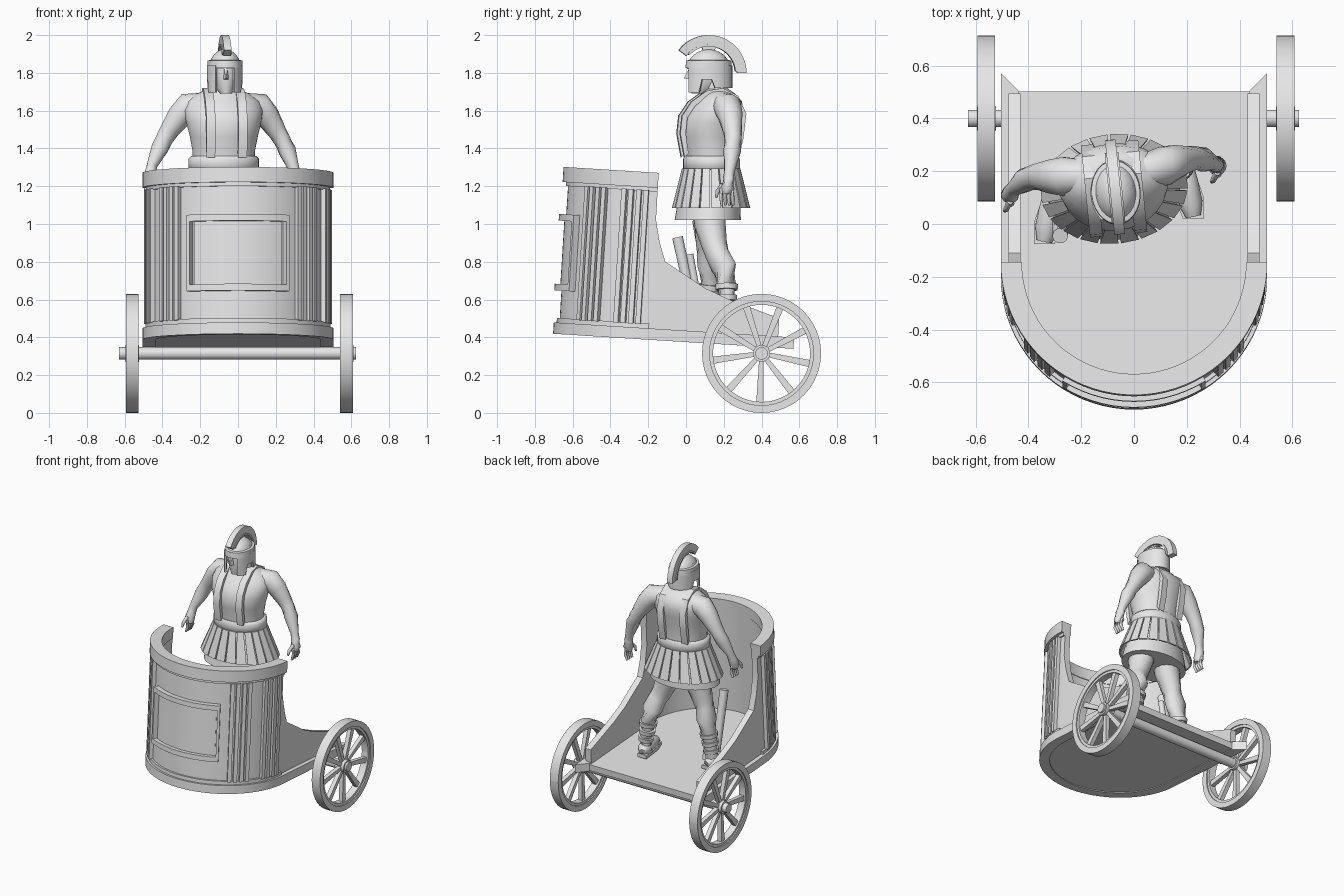
import bpy, bmesh, math
from mathutils import Matrix, Vector

cube = bpy.data.objects.get("Cube")
if cube:
    bpy.data.objects.remove(cube, do_unlink=True)

stone = bpy.data.materials.new("light_grey")
stone.use_nodes = True
GREY = (0.8, 0.8, 0.8, 1)
stone.diffuse_color = GREY
stone.node_tree.nodes["Principled BSDF"].inputs["Base Color"].default_value = GREY

TILT = Matrix.Translation((0, 0, 0.375)) @ Matrix.Rotation(-0.0625, 4, 'X')
SIDEWAYS = Matrix(((0, 0, 1, 0), (1, 0, 0, 0), (0, 1, 0, 0), (0, 0, 0, 1)))  # local z becomes x
R, YC = 0.505, -0.2  # chariot plan: half circle with straight sides


def finish(name, bm, matrix=Matrix(), angle=35):
    bmesh.ops.recalc_face_normals(bm, faces=bm.faces[:])
    mesh = bpy.data.meshes.new(name)
    bm.to_mesh(mesh)
    bm.free()
    mesh.transform(matrix)
    mesh.materials.append(stone)
    ob = bpy.data.objects.new(name, mesh)
    bpy.context.collection.objects.link(ob)
    bpy.ops.object.select_all(action='DESELECT')
    ob.select_set(True)
    bpy.context.view_layer.objects.active = ob
    bpy.ops.object.shade_smooth_by_angle(angle=math.radians(angle))
    return ob


def skin(name, rings, matrix=Matrix(), angle=35):
    """Bridge closed rings of equal length and cap both ends."""
    bm = bmesh.new()
    vs = [[bm.verts.new(p) for p in ring] for ring in rings]
    n = len(vs[0])
    for a, b in zip(vs, vs[1:]):
        for i in range(n):
            j = (i + 1) % n
            bm.faces.new((a[i], a[j], b[j], b[i]))
    bm.faces.new(vs[0])
    bm.faces.new(vs[-1])
    return finish(name, bm, matrix, angle)


def arc(a0, a1, n, rx=R, ry=R, cx=0.0, cy=YC):
    """Stations (x, y, outward normal) along an ellipse."""
    out = []
    for i in range(n + 1):
        a = math.radians(a0 + (a1 - a0) * i / n)
        out.append((cx + rx * math.cos(a), cy + ry * math.sin(a), math.cos(a), math.sin(a)))
    return out


def band(name, stations, d_out, d_in, z0, z1, matrix=TILT):
    """Wall along stations; z0 and z1 are numbers or one number per station."""
    rings = []
    for i, (x, y, nx, ny) in enumerate(stations):
        lo = z0[i] if isinstance(z0, list) else z0
        hi = z1[i] if isinstance(z1, list) else z1
        o = (x - nx * d_out, y - ny * d_out)
        k = (x - nx * d_in, y - ny * d_in)
        rings.append([(*o, lo), (*o, hi), (*k, hi), (*k, lo)])
    return skin(name, rings, matrix)


def limb(name, pts, n=14):
    """Round tube through (x, y, z, radius) points."""
    rings = []
    for i, p in enumerate(pts):
        d = Vector(pts[min(i + 1, len(pts) - 1)][:3]) - Vector(pts[max(i - 1, 0)][:3])
        q = Vector((0, 0, 1)).rotation_difference(d.normalized())
        rings.append([Vector(p[:3]) + q @ Vector((p[3] * math.cos(t), p[3] * math.sin(t), 0))
                      for t in (2 * math.pi * k / n for k in range(n))])
    return skin(name, rings, angle=60)


def loft(name, secs, cx=-0.075, turn=0.1, n=28, angle=50):
    """Stacked ellipses (z, rx, ry, y centre)."""
    place = Matrix.Translation((cx, 0.13, 0)) @ Matrix.Rotation(turn, 4, 'Z')
    rings = [[(rx * math.cos(t), cy - 0.13 + ry * math.sin(t), z)
              for t in (2 * math.pi * k / n for k in range(n))] for z, rx, ry, cy in secs]
    return skin(name, rings, place, angle)


def hull(name, pts, matrix=Matrix()):
    bm = bmesh.new()
    for p in pts:
        bm.verts.new(p)
    bmesh.ops.convex_hull(bm, input=bm.verts[:])
    return finish(name, bm, matrix)


# Chariot: floor, base rim, walls, top rim
outline = [(R - 0.04, 0.5)] + [(x - nx * 0.04, y - ny * 0.04) for x, y, nx, ny in arc(0, -180, 40)] + [(0.04 - R, 0.5)]
skin("floor", [[(x, y, z) for x, y in outline] for z in (0.005, 0.05)], TILT)
rim = [(R, 0.57, 1, 1)] + arc(0, -180, 40) + [(-R, 0.57, -1, 1)]
band("base_rim", rim, 0, 0.07, 0, 0.06)
band("base_moulding", arc(0, -180, 40), 0.015, 0.06, 0.06, 0.085)
slope = [(0.485, 0.156), (0.215, 0.239), (0.082, 0.291), (-0.136, 0.418), (-0.172, 0.516), (-0.199, 0.635)]
side = [(R, y, 1, 0) for y, z in slope]
heights = [z for y, z in slope]
curve = arc(0, -180, 40)
wall = side + curve + [(-x, y, -1, 0) for x, y, nx, ny in reversed(side)]
band("wall", wall, 0.03, 0.075, 0.04, heights + [0.81] * len(curve) + heights[::-1])
band("top_rim", curve, 0, 0.08, 0.805, 0.885)
band("top_moulding", curve, 0.018, 0.06, 0.785, 0.805)

# Upright ribs in two groups on each side
for s in (-1, 1):
    for g, centre in enumerate((48, 76)):
        for k, off in enumerate((-7, -2.5, 2.5, 7)):
            a = -90 + s * (centre + off)
            band(f"rib_{s}_{g}_{k}", arc(a - 1.5, a + 1.5, 2), 0.004, 0.04, 0.08, 0.79)

# Framed front panel
band("front_panel", arc(-119, -61, 12), 0.022, 0.04, 0.25, 0.61)
for nm, z in (("lower", 0.23), ("upper", 0.6)):
    band(f"panel_frame_{nm}", arc(-122, -58, 14), -0.008, 0.04, z, z + 0.035)
for nm, a in (("right", -122), ("left", -60)):
    band(f"panel_frame_{nm}", arc(a, a + 2, 2), -0.008, 0.04, 0.23, 0.635)

# Axle and wheels
limb("axle", [(-0.63, 0.4, 0.315, 0.033), (0.625, 0.4, 0.315, 0.033)], 20)
for nm, cx in (("right", -0.56), ("left", 0.575)):
    hubm = Matrix.Translation((cx, 0.4, 0.315)) @ SIDEWAYS
    full = arc(0, 360, 48, 0.315, 0.315, 0, 0)
    band(f"wheel_rim_{nm}", full, 0, 0.04, -0.034, 0.034, hubm)
    band(f"wheel_inner_rim_{nm}", full, 0.04, 0.058, -0.026, 0.026, hubm)
    limb(f"hub_{nm}", [(cx - 0.036, 0.4, 0.315, 0.045), (cx + 0.036, 0.4, 0.315, 0.045)], 20)
    for k in range(9):
        spoke = [(r, s * w, z) for r, w in ((0.03, 0.012), (0.265, 0.019)) for s in (-1, 1) for z in (-0.015, 0.015)]
        hull(f"spoke_{nm}_{k}", spoke, hubm @ Matrix.Rotation(math.radians(40 * k - 92), 4, 'Z'))

# Short staves leaning inside the chariot
limb("stave_long", [(-0.28, -0.045, 0.93, 0.03), (-0.28, 0.06, 0.45, 0.027)], 10)
limb("stave_short", [(-0.22, 0.02, 0.84, 0.02), (-0.22, 0.09, 0.45, 0.02)], 10)

# Torso, neck, belt and tunic
loft("torso", [(1.3, 0.165, 0.135, 0.135), (1.38, 0.165, 0.135, 0.135), (1.46, 0.18, 0.15, 0.13),
               (1.54, 0.2, 0.16, 0.135), (1.6, 0.21, 0.15, 0.155), (1.65, 0.195, 0.125, 0.17),
               (1.69, 0.14, 0.09, 0.17), (1.715, 0.075, 0.065, 0.16), (1.78, 0.06, 0.06, 0.14)])
loft("belt", [(1.285, 0.175, 0.14, 0.135), (1.295, 0.187, 0.15, 0.135), (1.345, 0.187, 0.15, 0.135),
              (1.36, 0.172, 0.14, 0.135)])
loft("tunic", [(1.02, 0.25, 0.175, 0.115), (1.09, 0.235, 0.168, 0.12), (1.3, 0.165, 0.135, 0.135)])
for k in range(22):
    strip = []
    for z, rx, ry in ((1.295, 0.178, 0.143), (1.085, 0.268, 0.196)):
        for da in (-0.125, 0.125):
            for grow in (0, 0.012):
                a = 2 * math.pi * k / 22 + da
                strip.append(((rx + grow) * math.cos(a), (ry + grow) * math.sin(a), z))
    hull(f"skirt_strip_{k}", strip, Matrix.Translation((-0.075, 0.133, 0)) @ Matrix.Rotation(0.1, 4, 'Z'))

# Shoulder straps running over the breastplate
for nm, x in (("right", -0.085), ("left", 0.085)):
    path = [(-0.012, 1.36), (-0.032, 1.48), (-0.022, 1.57), (0.025, 1.64), (0.1, 1.695), (0.18, 1.71),
            (0.26, 1.67), (0.3, 1.58), (0.285, 1.46), (0.265, 1.36)]
    rings = []
    for y, z in path:
        away = Vector((0, y - 0.14, z - 1.52)).normalized() * 0.02
        rings.append([Vector((x + s * 0.024, y - 0.13, z)) + away * o for s, o in ((-1, -1), (1, -1), (1, 0.5), (-1, 0.5))])
    skin(f"strap_{nm}", rings, Matrix.Translation((-0.075, 0.13, 0)) @ Matrix.Rotation(0.1, 4, 'Z'))

# Arms and hands
arms = {
    "left": [(0.04, 0.2, 1.63, 0.065), (0.115, 0.22, 1.62, 0.075), (0.155, 0.235, 1.57, 0.066), (0.2, 0.245, 1.5, 0.052),
             (0.23, 0.25, 1.45, 0.046), (0.26, 0.245, 1.39, 0.047), (0.3, 0.23, 1.28, 0.028), (0.31, 0.225, 1.24, 0.03),
             (0.315, 0.22, 1.19, 0.036), (0.315, 0.215, 1.16, 0.026)],
    "right": [(-0.19, 0.18, 1.63, 0.065), (-0.265, 0.18, 1.62, 0.075), (-0.31, 0.18, 1.57, 0.066), (-0.36, 0.18, 1.5, 0.052),
              (-0.39, 0.175, 1.45, 0.046), (-0.415, 0.165, 1.4, 0.046), (-0.455, 0.135, 1.31, 0.028),
              (-0.465, 0.125, 1.27, 0.03), (-0.47, 0.11, 1.23, 0.034), (-0.47, 0.105, 1.2, 0.026)]}
for nm, pts in arms.items():
    limb(f"arm_{nm}", pts)
    x, y, z, r = pts[-1]
    for k in range(4):
        yy = y - 0.03 + 0.02 * k
        limb(f"finger_{nm}_{k}", [(x, yy, z + 0.03, 0.012), (x + 0.006, yy + 0.002, z - 0.02, 0.011),
                                  (x - 0.01, yy + 0.004, z - 0.06, 0.007)], 8)
    limb(f"thumb_{nm}", [(x, y - 0.02, z + 0.05, 0.013), (x - 0.015, y - 0.05, z + 0.01, 0.011), (x - 0.02, y - 0.055, z - 0.02, 0.007)], 8)

# Legs, boots and feet
legs = {
    "left": [(0.02, 0.13, 1.12, 0.1), (0.05, 0.125, 1.0, 0.085), (0.09, 0.15, 0.89, 0.068), (0.115, 0.165, 0.84, 0.064),
             (0.135, 0.2, 0.77, 0.068), (0.155, 0.215, 0.68, 0.052), (0.175, 0.215, 0.55, 0.042), (0.18, 0.21, 0.45, 0.045)],
    "right": [(-0.16, 0.13, 1.12, 0.1), (-0.19, 0.12, 1.0, 0.085), (-0.225, 0.12, 0.89, 0.068), (-0.24, 0.12, 0.84, 0.064),
              (-0.26, 0.13, 0.77, 0.068), (-0.275, 0.13, 0.68, 0.052), (-0.29, 0.12, 0.55, 0.042), (-0.295, 0.115, 0.45, 0.045)]}
for nm, pts in legs.items():
    limb(f"leg_{nm}", pts)
    (x, y, z, r), s = pts[-1], (1 if nm == "left" else -1)
    for k, t in enumerate((0.0, 0.45, 0.9)):
        a, b = Vector(pts[5]), Vector(pts[6])
        p = a.lerp(b, t)
        q = a.lerp(b, t + 0.22)
        limb(f"boot_band_{nm}_{k}", [(*p[:3], p[3] + 0.01), (*q[:3], q[3] + 0.01)])
    limb(f"foot_{nm}", [(x - s * 0.01, y + 0.055, 0.465, 0.022), (x, y + 0.02, 0.475, 0.045), (x + s * 0.02, y - 0.06, 0.468, 0.046),
                        (x + s * 0.035, y - 0.13, 0.46, 0.046), (x + s * 0.045, y - 0.18, 0.455, 0.03)])
    hull(f"sole_{nm}", [(x + s * o + w, y + dy, z) for o, dy, hw in ((-0.01, 0.06, 0.035), (0.03, -0.11, 0.055), (0.045, -0.19, 0.04))
                        for w in (-hw, hw) for z in (0.425, 0.45)])

# Head and helmet
HX, HY = -0.07, 0.12
loft("head", [(1.69, 0.03, 0.04, 0.07), (1.715, 0.048, 0.07, 0.095), (1.76, 0.066, 0.09, 0.11), (1.83, 0.075, 0.1, 0.115),
              (1.88, 0.07, 0.09, 0.12)], HX)
hull("nose", [(HX - 0.005, 0.02, 1.83), (HX + 0.015, 0.02, 1.83), (HX - 0.008, 0.025, 1.765), (HX + 0.022, 0.025, 1.765), (HX + 0.007, -0.012, 1.772)])
dome = [(1.82 + 0.105 * math.sin(t), 0.086 * math.cos(t), 0.115 * math.cos(t), HY)
        for t in (math.radians(d) for d in (0, 15, 30, 45, 60, 75, 88))]
loft("helmet_dome", dome, HX)
loft("helmet_brim", [(1.825, 0.094, 0.124, HY), (1.865, 0.092, 0.12, HY), (1.868, 0.08, 0.105, HY)], HX)
guard = arc(-58, 238, 36, 0.095, 0.125, HX, HY)
low = [1.695 if y < 0.075 else 1.765 if y < 0.15 else 1.72 for x, y, nx, ny in guard]
band("helmet_guard", guard, 0, 0.015, low, 1.84, Matrix())

# Crest
CREST = Matrix.Translation((HX, HY, 1.8)) @ Matrix.Rotation(0.1, 4, 'Z') @ SIDEWAYS
band("crest", arc(143, 0, 24, 0.2, 0.2, 0, 0), 0, 0.05, -0.02, 0.02, CREST)
band("crest_base", arc(138, 3, 24, 0.152, 0.152, 0, 0), 0, 0.012, -0.026, 0.026, CREST)
band("crest_support", arc(105, 75, 6, 0.145, 0.145, 0, 0), 0, 0.04, -0.012, 0.012, CREST)
